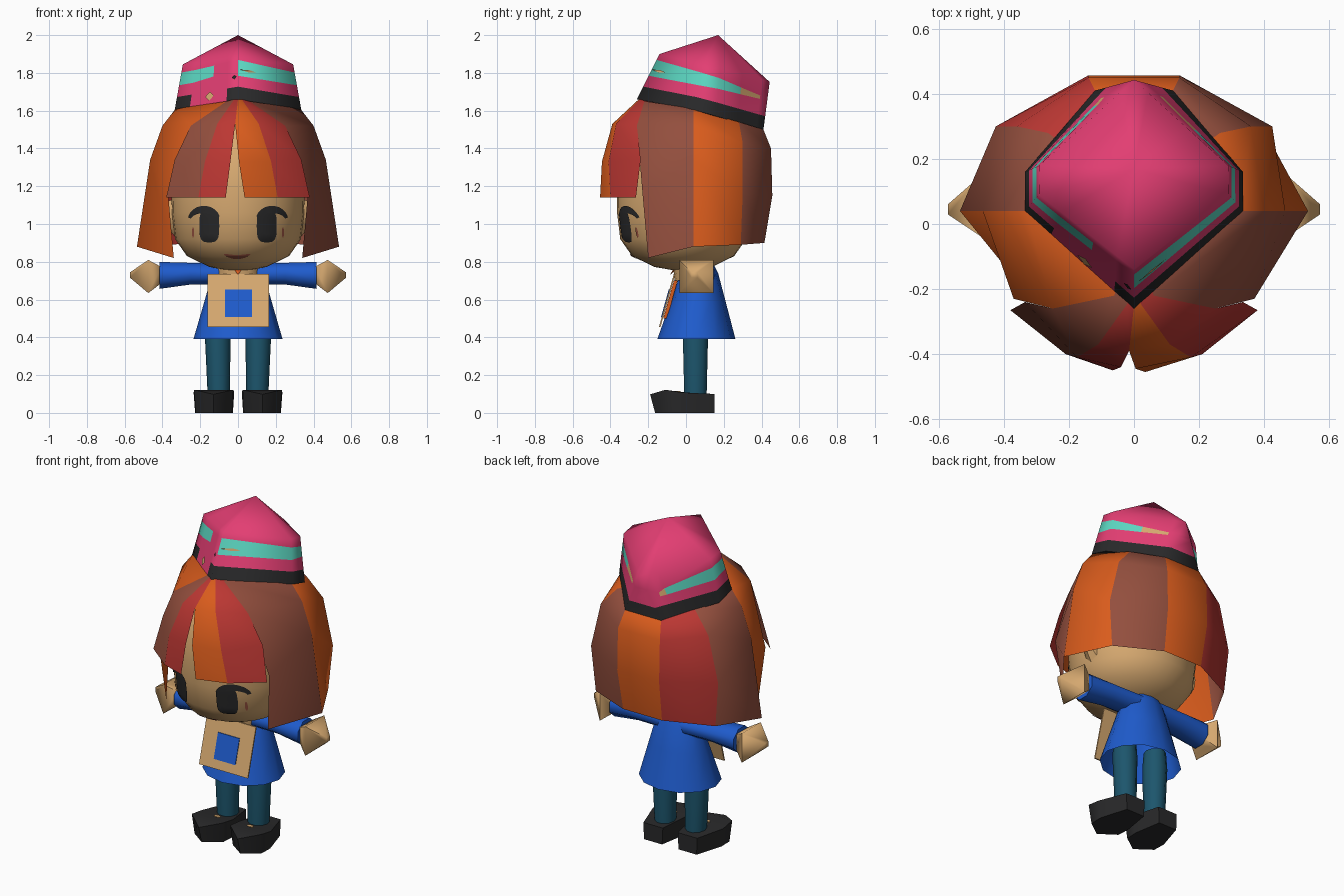
import bpy, bmesh, math
from mathutils import Vector

if "Cube" in bpy.data.objects:
    bpy.data.objects.remove(bpy.data.objects["Cube"])

# ---------- materials ----------
COLOURS = dict(pink=(226, 64, 114), turquoise=(92, 214, 192), charcoal=(45, 45, 46),
               orange=(216, 92, 34), red=(186, 58, 54), brown=(146, 80, 64),
               skin=(214, 168, 112), blue=(36, 92, 204), dark_teal=(34, 86, 108))
NAMES = list(COLOURS)
MATS = []
for n, rgb in COLOURS.items():
    m = bpy.data.materials.new(n)
    m.diffuse_color = [(c / 255) ** 2.2 for c in rgb] + [1]
    m.use_nodes = True
    m.node_tree.nodes["Principled BSDF"].inputs["Base Color"].default_value = m.diffuse_color
    MATS.append(m)


def build(name, verts, faces, cols, smooth=40, fix=True):
    """Mesh object; cols is one colour name or one per face."""
    bm = bmesh.new()
    vs = [bm.verts.new(v) for v in verts]
    for i, f in enumerate(faces):
        face = bm.faces.new([vs[k] for k in f])
        face.material_index = NAMES.index(cols if isinstance(cols, str) else cols[i])
        face.smooth = smooth > 0
    bmesh.ops.remove_doubles(bm, verts=bm.verts[:], dist=1e-4)
    if fix:
        bmesh.ops.recalc_face_normals(bm, faces=bm.faces[:])
    bm.normal_update()
    for e in bm.edges:
        e.smooth = e.calc_face_angle(0) < math.radians(smooth)
    me = bpy.data.meshes.new(name)
    bm.to_mesh(me)
    bm.free()
    for m in MATS:
        me.materials.append(m)
    ob = bpy.data.objects.new(name, me)
    bpy.context.collection.objects.link(ob)
    return ob


def loft(name, rings, n, col, axis='z', caps=(True, True), smooth=40, turn=0.0):
    """Rings are (x, y, z, radius_a, radius_b) around the z or x axis."""
    V, F = [], []
    for x, y, z, a, b in rings:
        for k in range(n):
            t = 2 * math.pi * (k + turn) / n
            c, s = a * math.cos(t), b * math.sin(t)
            V.append((x + c, y + s, z) if axis == 'z' else (x, y + c, z + s))
    for r in range(len(rings) - 1):
        for k in range(n):
            j = (k + 1) % n
            F.append((r * n + k, r * n + j, r * n + n + j, r * n + n + k))
    if caps[0]:
        F.append(tuple(range(n))[::-1])
    if caps[1]:
        F.append(tuple(range(len(V) - n, len(V))))
    return build(name, V, F, col, smooth)


# ---------- head ----------
HEAD = [(.02, .75), (.15, .772), (.27, .83), (.333, .92), (.35, 1.06), (.352, 1.18),
        (.335, 1.33), (.25, 1.5), (.1, 1.6)]
HEAD_Y = -.015
loft("head", [(0, HEAD_Y, z, r, r) for r, z in HEAD], 32, "skin", smooth=60)


def on_face(x, z):
    """Point just in front of the face."""
    for (r0, z0), (r1, z1) in zip(HEAD, HEAD[1:]):
        if z0 <= z <= z1:
            r = r0 + (r1 - r0) * (z - z0) / (z1 - z0)
            return (x, HEAD_Y - math.sqrt(max(r * r - x * x, 0)) - .006, z)


def face_oval(name, cx, cz, a, b, col, power=1.0, sag=0.0):
    """Oval plate on the face; power below 1 squares it, sag bends it to a smile."""
    n, R = 20, 4
    V, F = [on_face(cx, cz)], []
    for r in range(1, R + 1):
        for k in range(n):
            t = 2 * math.pi * k / n
            c, s = (math.copysign(abs(f(t)) ** power, f(t)) for f in (math.cos, math.sin))
            V.append(on_face(cx + a * r / R * c, cz + b * r / R * s + sag * (c * r / R) ** 2))
    for k in range(n):
        j = (k + 1) % n
        F.append((0, 1 + k, 1 + j))
        for r in range(R - 1):
            o = 1 + r * n
            F.append((o + k, o + n + k, o + n + j, o + j))
    build(name, V, F, col, fix=False)


for s, side in ((1, "right"), (-1, "left")):
    face_oval("eye_" + side, s * .152, .99, .053, .088, "charcoal", power=.6)
    face_oval("eye_corner_" + side, s * .238, .955, .006, .028, "brown")
    # curved lash over the eye
    V, F = [], []
    for i in range(13):
        t = math.radians(15 + 155 * i / 12)
        for k in (0, .038):
            V.append(on_face(s * (.18 + (.07 + k * .4) * -math.cos(t)), 1.022 + (.036 + k) * math.sin(t)))
    for i in range(12):
        q = (2 * i, 2 * i + 1, 2 * i + 3, 2 * i + 2)
        F.append(q if s > 0 else q[::-1])
    build("lash_" + side, V, F, "charcoal", fix=False)
    loft("ear_" + side, [(s * .30, .02, 1.02, .07, .13), (s * .372, .04, 1.05, .04, .07)], 8, "skin", axis='x')
face_oval("mouth", -.005, .825, .07, .011, "brown", sag=.015)

# ---------- hair: locks between columns running from crown to hem ----------
PART = [(0, -.25, 1.66), (-.015, -.39, 1.53)]
INNER = [(.005, -.445, 1.33), (.035, -.455, 1.14)]
INNER_L = [(.04, -.44, 1.33), (.065, -.45, 1.14)]
B = [(.02, -.245, 1.66), (.11, -.37, 1.53), (.175, -.41, 1.33), (.21, -.40, 1.14)]
C = [(.06, -.22, 1.65), (.25, -.26, 1.52), (.335, -.24, 1.34), (.38, -.265, 1.14)]
D = C[:2] + [(.37, -.23, 1.16), (.34, -.2, .82)]
E = [(.33, .04, 1.61), (.40, .04, 1.52), (.465, .04, 1.34), (.535, .04, .88)]
G = [(.265, .28, 1.54), (.36, .3, 1.43), (.425, .3, 1.16), (.40, .29, .89)]
H = [(.12, .41, 1.5), (.14, .45, 1.40), (.14, .457, 1.15), (.13, .415, .90)]
HV, HF, HC = [], [], []


def flip(col):
    return [(-x, y, z) for x, y, z in col]


def lock(a, b, col):
    """Strip of hair, with its root tucked under the hat."""
    for c in (a, b):
        x, y, _ = c[0]
        y = .1 + (y - .1) * .6
        HV.extend([(x * .6, y, 1.615 - .235 * y)] + c)
    o = len(HV) - 10
    HF.extend((o + i, o + i + 1, o + i + 6, o + i + 5) for i in range(4))
    HC.extend([col] * 4)


for s, cols in ((1, ("orange", "red", "brown", "orange", "brown")),
                (-1, ("red", "brown", "orange", "brown", "red"))):
    f = (lambda c: c) if s > 0 else flip
    inner = PART + (INNER if s > 0 else flip(INNER_L))
    pairs = [(inner, f(B)), (f(B), f(C)), (f(D), f(E)), (f(E), f(G)), (f(G), f(H))]
    for (a, b), col in zip(pairs, cols):
        lock(*((a, b) if s > 0 else (b, a)), col)
lock(H, flip(H), "orange")
build("hair", HV, HF, HC, smooth=75, fix=False)

# ---------- hat: tilted cap with band and painted stripe ----------
FRONT = ((0, -.26, 1.66), (0, -.14, 1.90))
SIDE_A = ((.335, .04, 1.605), (.292, .09, 1.845))
SIDE_B = ((.335, .16, 1.57), (.29, .18, 1.83))
BACK = ((.12, .41, 1.50), (0, .443, 1.752))


def mid(p, q, t):
    return tuple(Vector(a).lerp(Vector(b), t) for a, b in zip(p, q))


def mirrored(p):
    return tuple((-v[0], v[1], v[2]) for v in p)


TAIL = mid(SIDE_B, BACK, .85)
# each column: edge, stripe low, stripe high, band colour and stripe colour of the next panel
ring = [(FRONT, .52, .87, "charcoal", "turquoise"), (SIDE_A, .54, .82, "charcoal", "turquoise"),
        (SIDE_B, .56, .78, "charcoal", "turquoise"),
        (mid(SIDE_B, BACK, .45), .58, .72, "charcoal", "skin"), (TAIL, .60, .67, "charcoal", "pink"),
        (BACK, .60, .68, "charcoal", "pink"), (mirrored(BACK), .60, .68, "charcoal", "pink"),
        (mirrored(TAIL), .48, .56, "charcoal", "skin"),
        (mirrored(mid(SIDE_B, BACK, .75)), .48, .62, "charcoal", "turquoise"),
        (mirrored(SIDE_B), .52, .80, "charcoal", "turquoise"),
        (mirrored(SIDE_A), .54, .82, "charcoal", "turquoise"),
        (mirrored(mid(FRONT, SIDE_A, .76)), .54, .82, "pink", "turquoise"),
        (mirrored(mid(FRONT, SIDE_A, .42)), .6, .84, "pink", "pink"),
        (mirrored(mid(FRONT, SIDE_A, .18)), .56, .86, "charcoal", "pink")]
V, F, cols = [], [], []
for (b, t), lo, hi, _, _ in ring:
    V += [Vector(b).lerp(Vector(t), k) for k in (0, .28, lo, hi, 1)]
V.append((0, .17, 2.0))
N = len(ring)
for i in range(N):
    j = (i + 1) % N
    for r, c in enumerate((ring[i][3], "pink", ring[i][4], "pink")):
        F.append((i * 5 + r, j * 5 + r, j * 5 + r + 1, i * 5 + r + 1))
        cols.append(c)
    F.append((i * 5 + 4, j * 5 + 4, N * 5))
    cols.append("pink")
F.append(tuple(i * 5 for i in range(N))[::-1])
cols.append("charcoal")
build("hat", V, F, cols, smooth=92)


# small painted spots on the two front hat faces (s picks the face)
def spot(name, s, f, t, w, h, col):
    P = []
    for df, dt in ((-w, 0), (0, -h), (w, 0), (0, h)):
        b, top = mid(FRONT, SIDE_A, f + df)
        p = b.lerp(top, t + dt) + Vector((.004, -.005, 0))
        P.append((s * p.x, p.y, p.z))
    build(name, P, [(0, 1, 2, 3) if s > 0 else (3, 2, 1, 0)], col, smooth=0, fix=False)


spot("hat_spot_tan", -1, .45, .17, .07, .1, "skin")
spot("hat_spot_dark", -1, .05, .5, .04, .05, "charcoal")
spot("hat_streak", 1, .17, .66, .14, .03, "skin")

# ---------- body ----------
loft("tunic", [(0, .055, .39, .236, .207), (0, .065, .6, .175, .142), (0, .07, .74, .135, .1),
               (0, .07, .80, .10, .07)], 12, "blue", caps=(False, True))
loft("neck", [(0, .03, .70, .11, .09), (0, .03, .79, .12, .10)], 12, "skin")
build("collar_knot", [(-.03, -.06, .775), (.03, -.06, .775), (0, -.085, .73), (0, -.02, .785)],
      [(0, 2, 1), (0, 1, 3), (1, 2, 3), (2, 0, 3)], "orange", smooth=0)


# tilted chest panel with a blue square, and the tie behind it
def panel(name, x, z0, z1, lift, thick, col):
    y = lambda z: -.143 + (z - .455) * .28 - lift
    V = [(sx * x + .002, y(z) + d, z) for d in (0, thick) for sx, z in ((-1, z0), (1, z0), (1, z1), (-1, z1))]
    F = [(0, 1, 2, 3), (7, 6, 5, 4)] + [(k, k + 4, (k + 1) % 4 + 4, (k + 1) % 4) for k in range(4)]
    build(name, V, F, col, smooth=0)


panel("chest_panel", .163, .455, .735, 0, .008, "skin")
panel("chest_square", .072, .507, .652, .004, .004, "blue")
panel("tie", .035, .5, .70, -.01, .02, "orange")

for s, side in ((1, "right"), (-1, "left")):
    loft("sleeve_" + side, [(s * .06, .07, .735, .09, .058), (s * .25, .065, .737, .086, .062),
                            (s * .415, .06, .728, .084, .077)], 8, "blue", axis='x', turn=.5, smooth=70)
    loft("hand_" + side, [(s * .405, .055, .73, .07, .06), (s * .475, .055, .722, .128, .124),
                          (s * .572, .045, .73, .022, .02)], 4, "skin", axis='x', turn=.5, smooth=70)
    loft("leg_" + side, [(s * .102, .05, .08, .058, .062), (s * .107, .05, .40, .068, .07),
                         (s * .107, .05, .5, .06, .065)], 10, "dark_teal")
    # shoe: outline extruded upward with a blunt pointed toe
    top = [(.05, .15, .10), (.18, .15, .10), (.235, -.02, .108), (.232, -.11, .122),
           (.13, -.19, .098), (.025, -.11, .122), (.02, -.02, .11)]
    V = [(s * x, y, z) for x, y, z in top]
    V += [(s * (.12 + (x - .12) * .93), y * .86 if y < 0 else y, 0) for x, y, z in top]
    F = [(0, 1, 2, 6), (2, 3, 5, 6), (3, 4, 5), tuple(range(13, 6, -1))]
    F += [(k, k + 7, (k + 1) % 7 + 7, (k + 1) % 7) for k in range(7)]
    build("shoe_" + side, V, F, "charcoal", smooth=50)
    loft("shoe_spot_" + side, [(s * .11, -.04, .108, .022, .012), (s * .11, -.04, .116, .022, .012)], 8, "skin")
